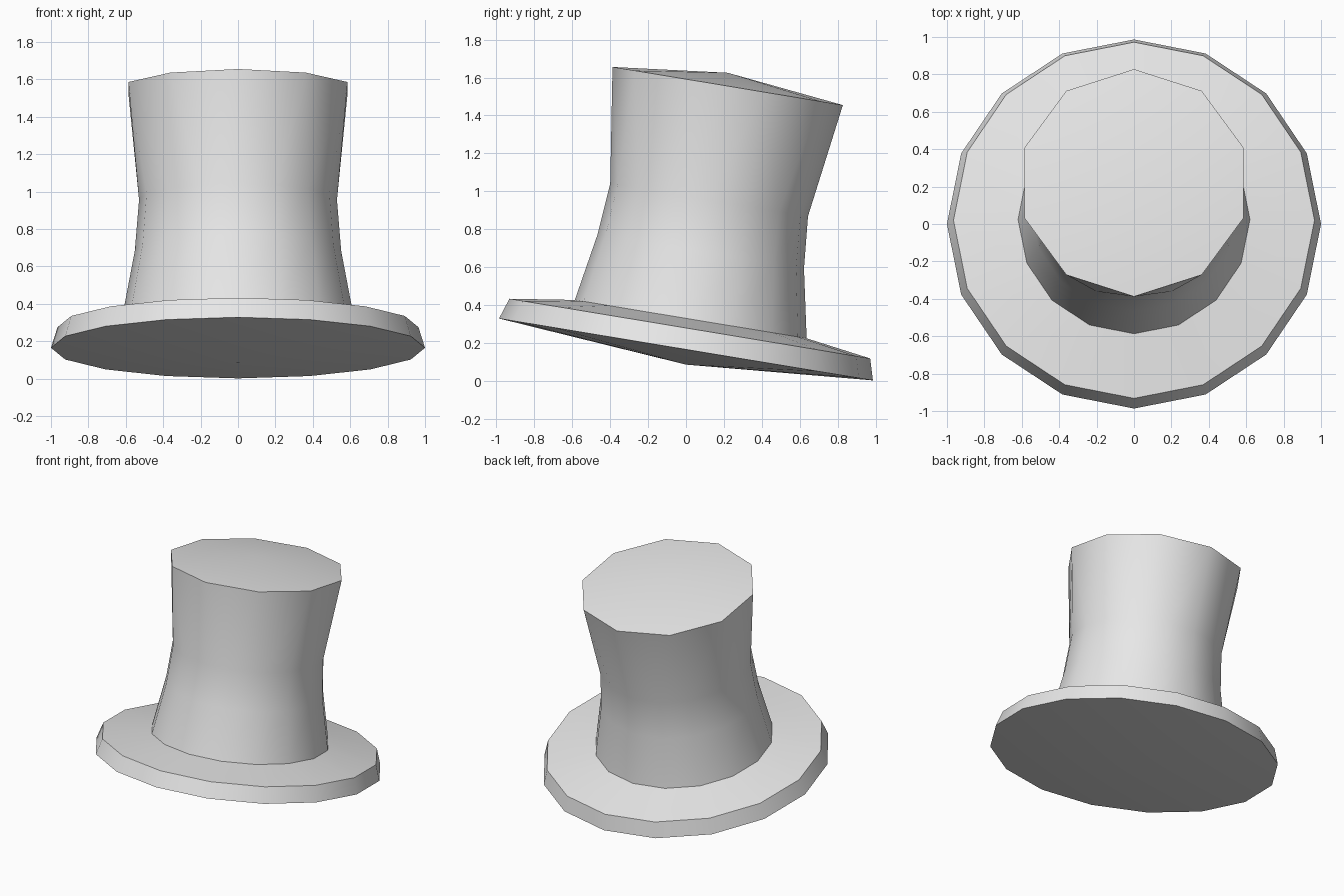
import bpy
import bmesh
import math

cube = bpy.data.objects.get("Cube")
if cube:
    bpy.data.objects.remove(cube, do_unlink=True)

TILT = math.radians(9.4)  # the whole hat leans back

felt = bpy.data.materials.new("light grey felt")
felt.use_nodes = True
felt.diffuse_color = (0.8, 0.8, 0.8, 1)
felt.node_tree.nodes["Principled BSDF"].inputs["Base Color"].default_value = (0.8, 0.8, 0.8, 1)


def add_ring(bm, y, z, radius, sides):
    """Tilted ring of vertices, starting at the front."""
    verts = []
    for i in range(sides):
        a = -math.pi / 2 + 2 * math.pi * i / sides
        s = radius * math.sin(a)
        verts.append(bm.verts.new((radius * math.cos(a),
                                   y + s * math.cos(TILT),
                                   z - s * math.sin(TILT))))
    return verts


def join_rings(bm, low, up):
    """Skin two rings: quads if the counts match, else a triangle zipper."""
    n, m = len(low), len(up)
    if n == m:
        for i in range(n):
            k = (i + 1) % n
            bm.faces.new((low[i], low[k], up[k], up[i]))
        return
    i = j = 0
    while i < n or j < m:
        if j == m or (i < n and (i + 0.5) / n <= (j + 0.5) / m):
            bm.faces.new((low[i], low[(i + 1) % n], up[j % m]))
            i += 1
        else:
            bm.faces.new((low[i % n], up[(j + 1) % m], up[j]))
            j += 1


def fan(bm, ring, y, z, upward):
    """Close a ring with a shallow cone."""
    tip = bm.verts.new((0, y, z))
    for a, b in zip(ring, ring[1:] + ring[:1]):
        bm.faces.new((a, b, tip) if upward else (b, a, tip))


def build(name, rings, bottom=None, top=None):
    bm = bmesh.new()
    loops = [add_ring(bm, *r) for r in rings]
    for low, up in zip(loops, loops[1:]):
        join_rings(bm, low, up)
    if bottom:
        fan(bm, loops[0], *bottom, False)
    if top:
        fan(bm, loops[-1], *top, True)
    mesh = bpy.data.meshes.new(name)
    bm.to_mesh(mesh)
    bm.free()
    mesh.materials.append(felt)
    obj = bpy.data.objects.new(name, mesh)
    bpy.context.collection.objects.link(obj)
    bpy.ops.object.select_all(action='DESELECT')
    obj.select_set(True)
    bpy.context.view_layer.objects.active = obj
    bpy.ops.object.shade_smooth_by_angle(angle=math.radians(40))
    return obj


# Rings are (y centre, z centre, radius, sides)
# Brim: bulging underside, thick rim, upper face rising to the crown
build("brim", [(0, 0.165, 1.0, 16),
               (0.02, 0.275, 0.965, 16),
               (0.025, 0.325, 0.62, 16)], bottom=(0, 0.085))

# Crown: waisted tube flaring to a ten-sided, slightly domed top
build("crown", [(0.025, 0.325, 0.62, 16),
                (0.078, 0.682, 0.552, 16),
                (0.122, 0.955, 0.529, 16),
                (0.22, 1.555, 0.616, 10)], top=(0.22, 1.625))
